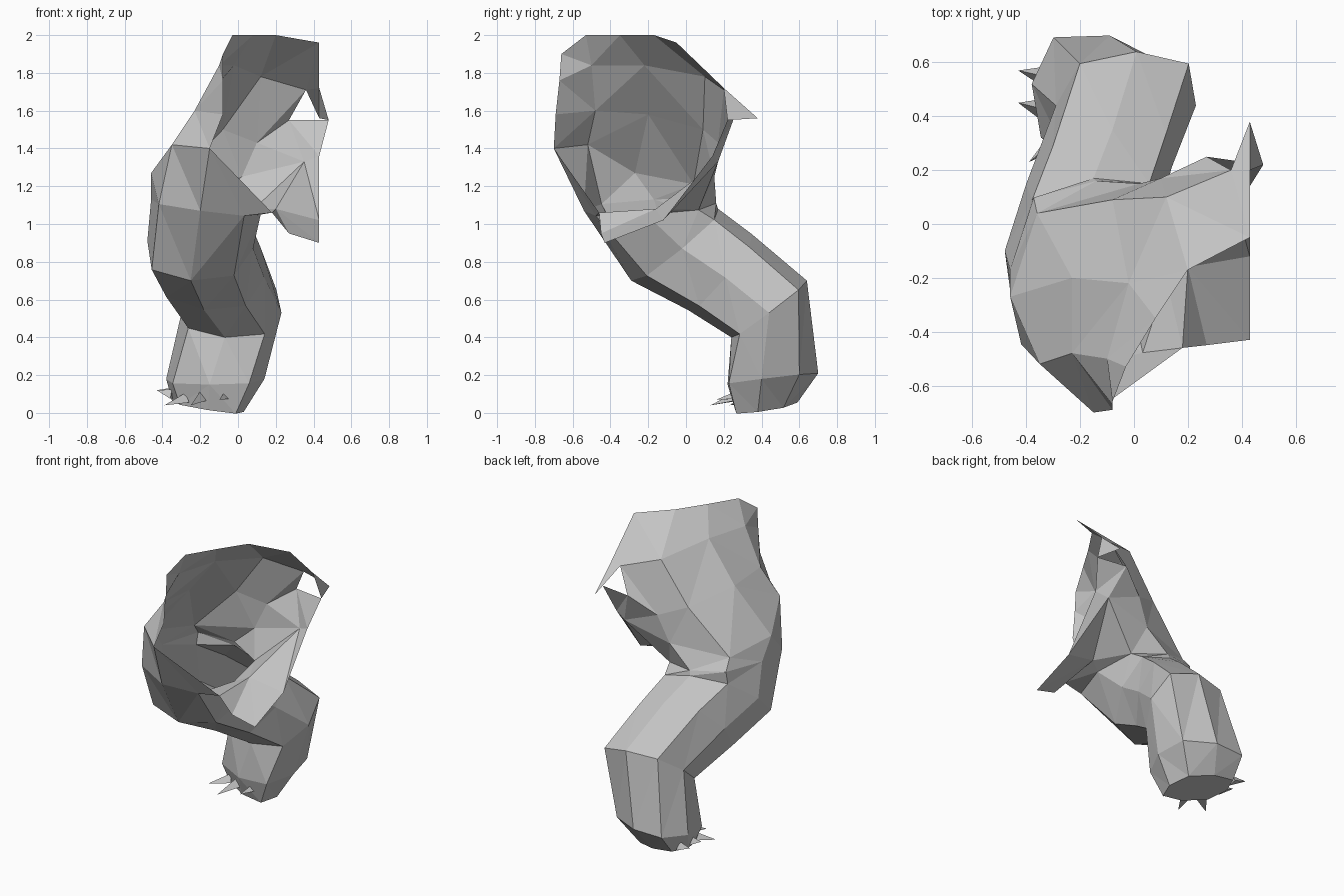
import bpy, bmesh, math
from mathutils import Vector as V

if "Cube" in bpy.data.objects:
    bpy.data.objects.remove(bpy.data.objects["Cube"])

hide = bpy.data.materials.new("grey hide")
hide.diffuse_color = (0.55, 0.55, 0.55, 1)
hide.use_nodes = True
hide.node_tree.nodes["Principled BSDF"].inputs["Base Color"].default_value = hide.diffuse_color


def finish(name, bm):
    bmesh.ops.triangulate(bm, faces=bm.faces[:])
    bmesh.ops.recalc_face_normals(bm, faces=bm.faces[:])
    me = bpy.data.meshes.new(name)
    bm.to_mesh(me)
    bm.free()
    me.materials.append(hide)
    ob = bpy.data.objects.new(name, me)
    bpy.context.collection.objects.link(ob)
    return ob


def ring(c, u, v):
    """Eight-sided squarish section: u points to the front, v to the outside."""
    pts = []
    for k in range(8):
        a = k * math.pi / 4
        s = 1.1 if k % 2 else 1.0
        pts.append(V(c) + V(u) * math.cos(a) * s + V(v) * math.sin(a) * s)
    return pts


def strip(bm, a, b, closed=False):
    n = len(a)
    for k in range(n if closed else n - 1):
        j = (k + 1) % n
        bm.faces.new((a[k], b[k], b[j], a[j]))


def verts(bm, pts):
    return [bm.verts.new(p) for p in pts]


# Limb sections from upper leg to sole: centre, front axis, outer axis
sections = [
    ((-.17, -.19, 1.09), (-.03, -.35, -.02), (-.29, .02, .04)),
    ((-.20, -.06, .89), (-.05, -.23, -.19), (-.28, -.04, .02)),
    ((-.13, .18, .745), (-.05, -.17, -.20), (-.27, -.03, .03)),
    ((-.03, .44, .55), (-.04, -.20, -.15), (-.26, .00, .02)),
    ((-.12, .46, .18), (-.03, -.24, -.03), (-.26, .06, 0)),
    ((-.16, .43, .035), (0, -.16, -.02), (-.19, .05, .03)),
]
bm = bmesh.new()
rows = [verts(bm, ring(*s)) for s in sections]
for a, b in zip(rows, rows[1:]):
    strip(bm, a, b, True)
bm.faces.new(rows[-1])
finish("leg", bm)

# Open haunch shell: rows run from front rim, round the outside, to the back
shell = [
    [(-.08, -.66, 1.90), (-.03, -.53, 2.0), (.08, -.35, 2.0),
     (.20, -.17, 2.0), (.43, -.05, 1.96), (.43, .20, 1.72)],
    [(-.08, -.67, 1.76), (-.10, -.50, 1.84), (-.02, -.22, 1.84),
     (.12, .10, 1.78), (.36, .20, 1.71), (.43, .38, 1.56)],
    [(-.08, -.69, 1.58), (-.23, -.48, 1.60), (-.23, -.20, 1.58),
     (-.08, .09, 1.50), (.10, .17, 1.43), (.27, .25, 1.55)],
    [(-.15, -.70, 1.40), (-.35, -.52, 1.42), (-.46, -.27, 1.27),
     (-.36, .04, 1.21), (.02, .15, 1.25), (.35, .17, 1.33),
     (.20, -.16, 1.08), (.18, -.46, 1.06)],
]
bm = bmesh.new()
A, B, C, D = [verts(bm, r) for r in shell]
strip(bm, A, B)
strip(bm, B[:5], C[:5])
bm.faces.new((B[4], C[4], C[5]))
strip(bm, C, D[:6])
strip(bm, D, verts(bm, ring(*sections[0])), True)
# Inner edge panels: hook, side panel beside the gap, belly flap
p, q = verts(bm, [(.48, .22, 1.55), (.43, .14, 1.36)])
bm.faces.new((C[5], D[5], q, p))
bm.faces.new((B[5], A[5], p))
r, s, t = verts(bm, [(.43, -.12, 1.02), (.43, -.43, .90), (.27, -.45, .95)])
bm.faces.new((D[5], D[6], r, q))
bm.faces.new((D[7], D[6], r, s, t))
finish("haunch", bm)

# Claws: three-sided spikes along the toe edge (base, tip)
claws = [((-.34, .55, .11), (-.43, .57, .12)), ((-.35, .43, .10), (-.43, .45, .12)),
         ((-.28, .32, .08), (-.39, .23, .04)), ((-.20, .27, .09), (-.25, .13, .04)),
         ((-.06, .29, .10), (-.10, .16, .07))]
for base, tip in claws:
    base, tip = V(base), V(tip)
    d = (tip - base).normalized()
    side = d.cross(V((0, 0, 1))).normalized() * .035
    up = V((0, 0, .025))
    bm = bmesh.new()
    t, a, b, c = verts(bm, [tip, base + side - up, base - side - up, base + up])
    for f in ((t, a, b), (t, b, c), (t, c, a), (a, c, b)):
        bm.faces.new(f)
    finish("claw", bm)
